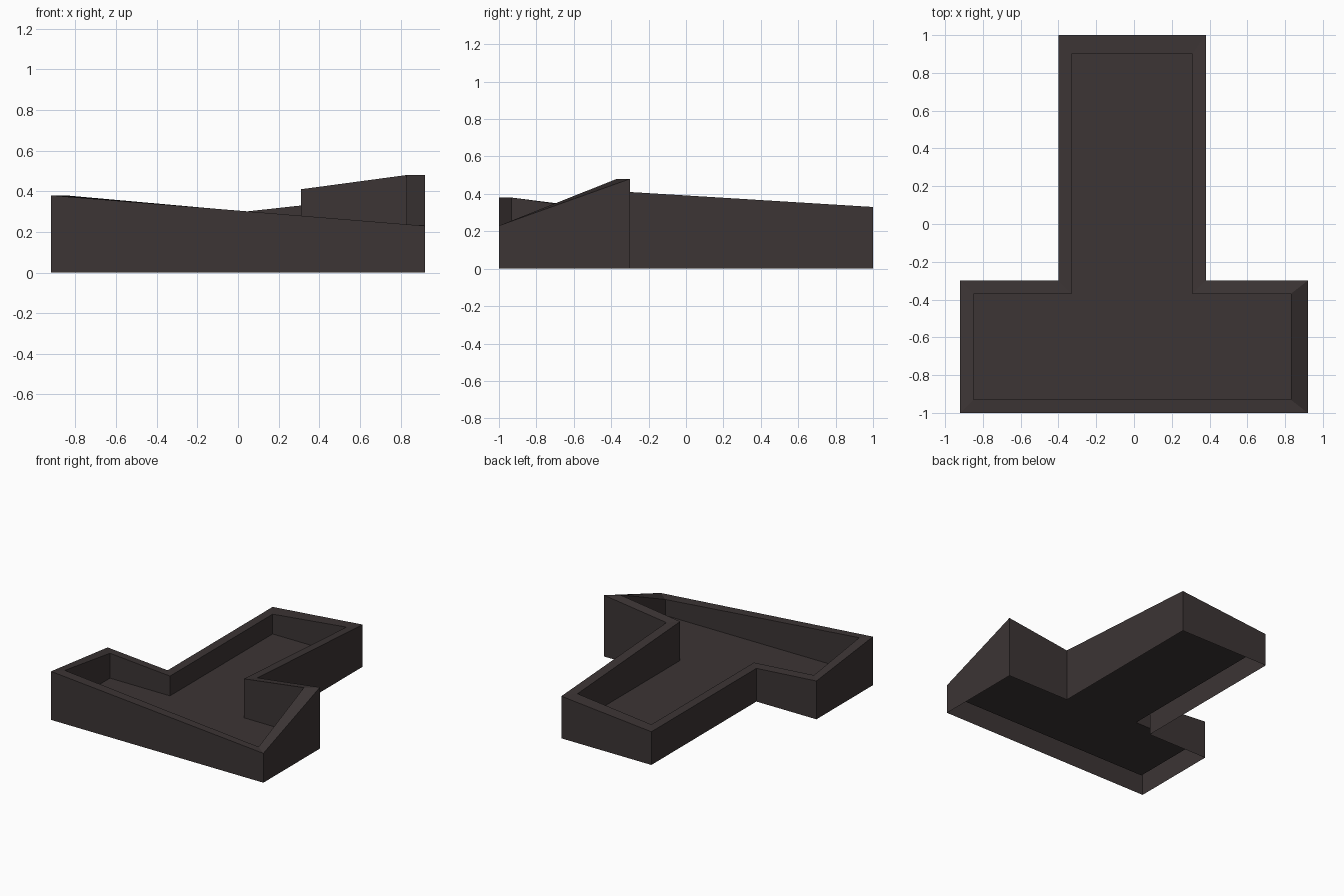
import bpy

if "Cube" in bpy.data.objects:
    bpy.data.objects.remove(bpy.data.objects["Cube"])

# single flat colour
mat = bpy.data.materials.new("dark brown grey")
mat.diffuse_color = (0.045, 0.035, 0.035, 1)
mat.use_nodes = True
mat.node_tree.nodes["Principled BSDF"].inputs["Base Color"].default_value = mat.diffuse_color

FLOOR = 0.105

# T-shaped outline, counter-clockwise: (outer x, outer y, inner x, inner y, rim height)
corners = [
    (-0.92, -1.0, -0.85, -0.93, 0.38),
    (0.92, -1.0, 0.83, -0.93, 0.23),
    (0.92, -0.3, 0.83, -0.37, 0.48),
    (0.38, -0.3, 0.31, -0.37, 0.41),
    (0.38, 1.0, 0.31, 0.90, 0.33),
    (-0.40, 1.0, -0.33, 0.90, 0.26),
    (-0.40, -0.3, -0.33, -0.37, 0.26),
    (-0.92, -0.3, -0.85, -0.37, 0.30),
]
n = len(corners)
base = [(ox, oy, 0) for ox, oy, ix, iy, h in corners]
rim_outer = [(ox, oy, h) for ox, oy, ix, iy, h in corners]
rim_inner = [(ix, iy, h) for ox, oy, ix, iy, h in corners]
floor_edge = [(ix, iy, FLOOR) for ox, oy, ix, iy, h in corners]


def make(name, verts, faces):
    me = bpy.data.meshes.new(name)
    me.from_pydata(verts, [], faces)
    me.materials.append(mat)
    ob = bpy.data.objects.new(name, me)
    bpy.context.collection.objects.link(ob)
    return ob


def band(name, a, b):
    """Closed strip of quads between two matching loops."""
    faces = [(i, (i + 1) % n, n + (i + 1) % n, n + i) for i in range(n)]
    return make(name, a + b, faces)


# walls, sloping rim, inner walls; the underside stays hollow
band("outer_walls", base, rim_outer)
band("sloped_rim", rim_outer, rim_inner)
band("inner_walls", rim_inner, floor_edge)

# raised floor: wing strip split by the stem
make("tray_floor", floor_edge, [(0, 1, 2, 3, 6, 7), (6, 3, 4, 5)])
